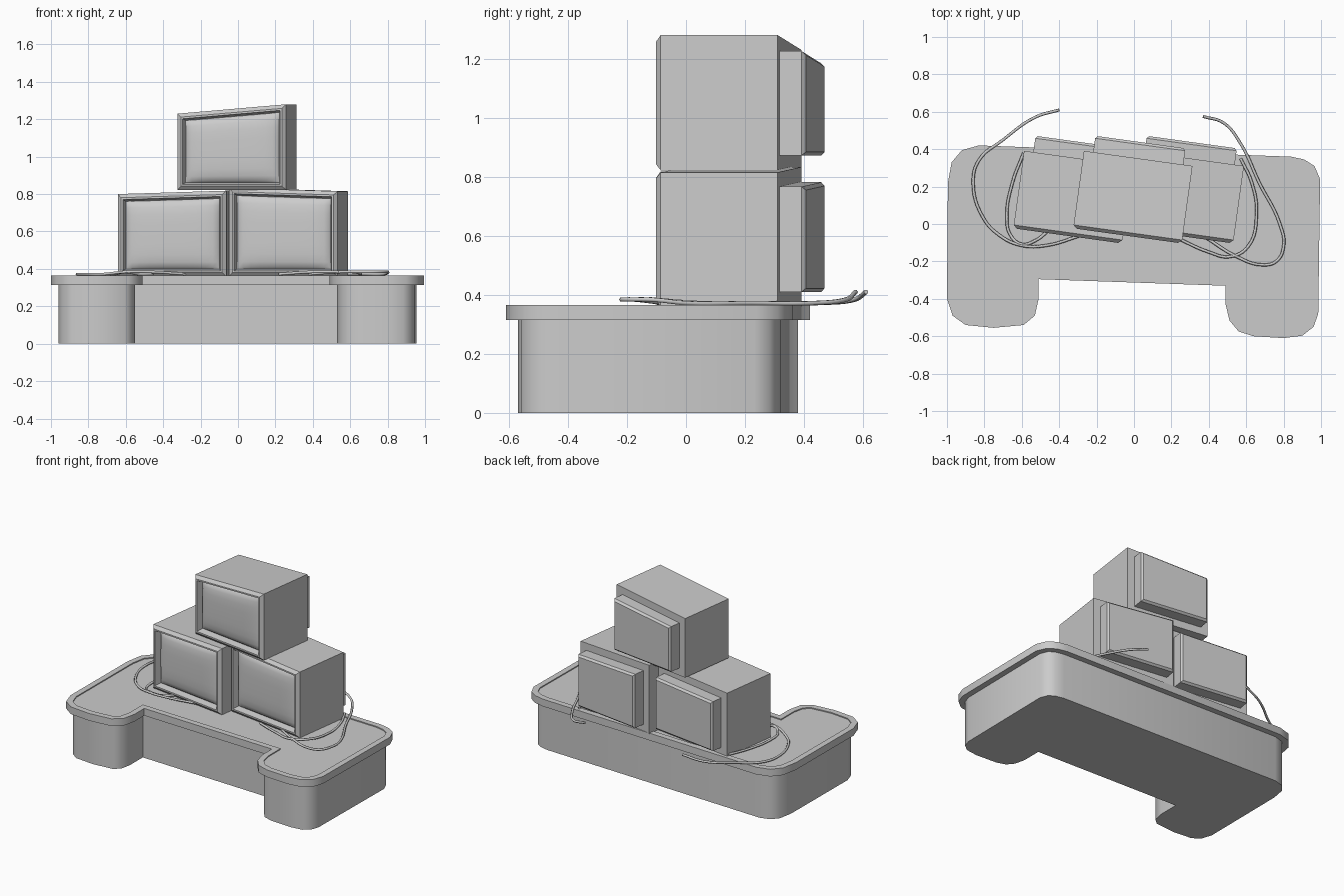
import bpy, bmesh, math
from mathutils import Vector, Matrix

if "Cube" in bpy.data.objects:
    bpy.data.objects.remove(bpy.data.objects["Cube"])


def finish(name, bm, smooth=None):
    bmesh.ops.recalc_face_normals(bm, faces=bm.faces)
    me = bpy.data.meshes.new(name)
    bm.to_mesh(me)
    bm.free()
    ob = bpy.data.objects.new(name, me)
    bpy.context.collection.objects.link(ob)
    if smooth:
        bpy.ops.object.select_all(action='DESELECT')
        ob.select_set(True)
        bpy.context.view_layer.objects.active = ob
        bpy.ops.object.shade_smooth_by_angle(angle=math.radians(smooth))
    return ob


def loft(bm, rings):
    # bridge successive closed rings of points and cap both ends
    vs = [[bm.verts.new(p) for p in r] for r in rings]
    n = len(vs[0])
    for a, b in zip(vs, vs[1:]):
        for i in range(n):
            j = (i + 1) % n
            bm.faces.new((a[i], a[j], b[j], b[i]))
    bm.faces.new(vs[0])
    bm.faces.new(vs[-1])


def inset(pts, d):
    # mitred inward offset of a counter-clockwise outline
    out = []
    for i, p in enumerate(pts):
        p = Vector(p)
        e1 = (p - Vector(pts[i - 1])).normalized()
        e2 = (Vector(pts[(i + 1) % len(pts)]) - p).normalized()
        n1, n2 = Vector((-e1.y, e1.x)), Vector((-e2.y, e2.x))
        out.append(p + (n1 + n2) * d / (1 + n1.dot(n2)))
    return out


# U-shaped counter with overhanging rim and slightly sunken top
outline = [(-0.51, -0.295), (-0.51, -0.40), (-0.53, -0.49), (-0.59, -0.54), (-0.75, -0.555),
           (-0.90, -0.54), (-0.97, -0.49), (-1.0, -0.40), (-0.995, 0.22), (-0.975, 0.33),
           (-0.92, 0.395), (-0.83, 0.42), (0.84, 0.36), (0.91, 0.345), (0.965, 0.31),
           (0.995, 0.24), (0.985, -0.48), (0.96, -0.55), (0.90, -0.597), (0.80, -0.61),
           (0.64, -0.60), (0.56, -0.575), (0.51, -0.515), (0.49, -0.43), (0.49, -0.33)]
outline.reverse()
if sum(a[0] * b[1] - b[0] * a[1] for a, b in zip(outline, outline[1:] + outline[:1])) < 0:
    outline.reverse()
inner = inset(outline, 0.04)
bm = bmesh.new()
loft(bm, [[(p[0], p[1], z) for p in o] for o, z in
          ((inner, 0), (inner, 0.315), (outline, 0.315), (outline, 0.365), (inner, 0.365), (inner, 0.358))])
finish("counter", bm, 40)

# Television sets: uneven boxes with a framed recess, domed screen and rear housing
W, D, TURN = 0.293, 0.20, math.radians(-7.9)


def television(name, cx, bottom, top_left, top_right):
    place = Matrix.Translation((cx, 0.1525, 0)) @ Matrix.Rotation(TURN, 4, 'Z')

    def top(u):
        return top_left + (top_right - top_left) * (u + W) / (2 * W)

    def ring(d, v):
        u = W - d
        return [place @ Vector(p) for p in ((-u, v, bottom + d), (u, v, bottom + d),
                                            (u, v, top(u) - d), (-u, v, top(-u) - d))]
    bm = bmesh.new()
    loft(bm, [ring(0, D), ring(0, -D), ring(0.02, -D - 0.018), ring(0.03, -D - 0.018),
              ring(0.04, -D + 0.025)])
    finish(name + "_case", bm)

    bm = bmesh.new()
    loft(bm, [ring(0.05, D - 0.005), ring(0.05, D + 0.075), ring(0.062, D + 0.088)])
    finish(name + "_rear_housing", bm)

    bm = bmesh.new()
    nx, nz, h = 12, 10, W - 0.041
    grid = []
    for i in range(nx + 1):
        s = math.sin(math.pi / 2 * (2 * i / nx - 1))
        col = []
        for k in range(nz + 1):
            t = math.sin(math.pi / 2 * (2 * k / nz - 1))
            lo, hi = bottom + 0.041, top(s * h) - 0.041
            v = -D + 0.024 - 0.028 * ((1 - s ** 4) * (1 - t ** 4)) ** 0.5
            col.append(bm.verts.new(place @ Vector((s * h, v, lo + (hi - lo) * (t + 1) / 2))))
        grid.append(col)
    for i in range(nx):
        for k in range(nz):
            bm.faces.new((grid[i][k], grid[i + 1][k], grid[i + 1][k + 1], grid[i][k + 1]))
    finish(name + "_screen", bm, 60)


television("left_television", -0.325, 0.36, 0.80, 0.818)
television("right_television", 0.27, 0.36, 0.833, 0.815)
television("top_television", -0.005, 0.822, 1.23, 1.28)


# Loose cables trailing round the sets
def cable(name, pts, end_z=0.372):
    cu = bpy.data.curves.new(name, 'CURVE')
    cu.dimensions = '3D'
    cu.bevel_depth = 0.008
    cu.bevel_resolution = 1
    cu.resolution_u = 6
    cu.use_fill_caps = True
    sp = cu.splines.new('BEZIER')
    sp.bezier_points.add(len(pts) - 1)
    for i, (b, p) in enumerate(zip(sp.bezier_points, pts)):
        z = end_z if i == 0 else 0.372 + (0.3 * (end_z - 0.372) if i == 1 else 0)
        z += 0.012 * (p[1] < -0.1)
        b.co = (p[0], p[1], z)
        b.handle_left_type = b.handle_right_type = 'AUTO'
    ob = bpy.data.objects.new(name, cu)
    bpy.context.collection.objects.link(ob)


cable("left_long_cable", [(-0.40, 0.61), (-0.53, 0.57), (-0.70, 0.45), (-0.83, 0.34), (-0.86, 0.22),
                          (-0.81, 0.04), (-0.72, -0.06), (-0.60, -0.115), (-0.47, -0.115), (-0.28, -0.06)], 0.41)
cable("left_short_cable", [(-0.59, 0.38), (-0.65, 0.22), (-0.68, 0.04), (-0.66, -0.06),
                           (-0.60, -0.108), (-0.53, -0.09), (-0.45, -0.03)])
cable("right_long_cable", [(0.37, 0.575), (0.48, 0.54), (0.57, 0.43), (0.67, 0.22), (0.78, 0.0),
                           (0.80, -0.12), (0.76, -0.20), (0.68, -0.218), (0.55, -0.175), (0.38, -0.07)], 0.41)
cable("right_short_cable", [(0.57, 0.35), (0.63, 0.22), (0.655, 0.06), (0.61, -0.12), (0.51, -0.175),
                            (0.40, -0.15), (0.22, -0.07)])
